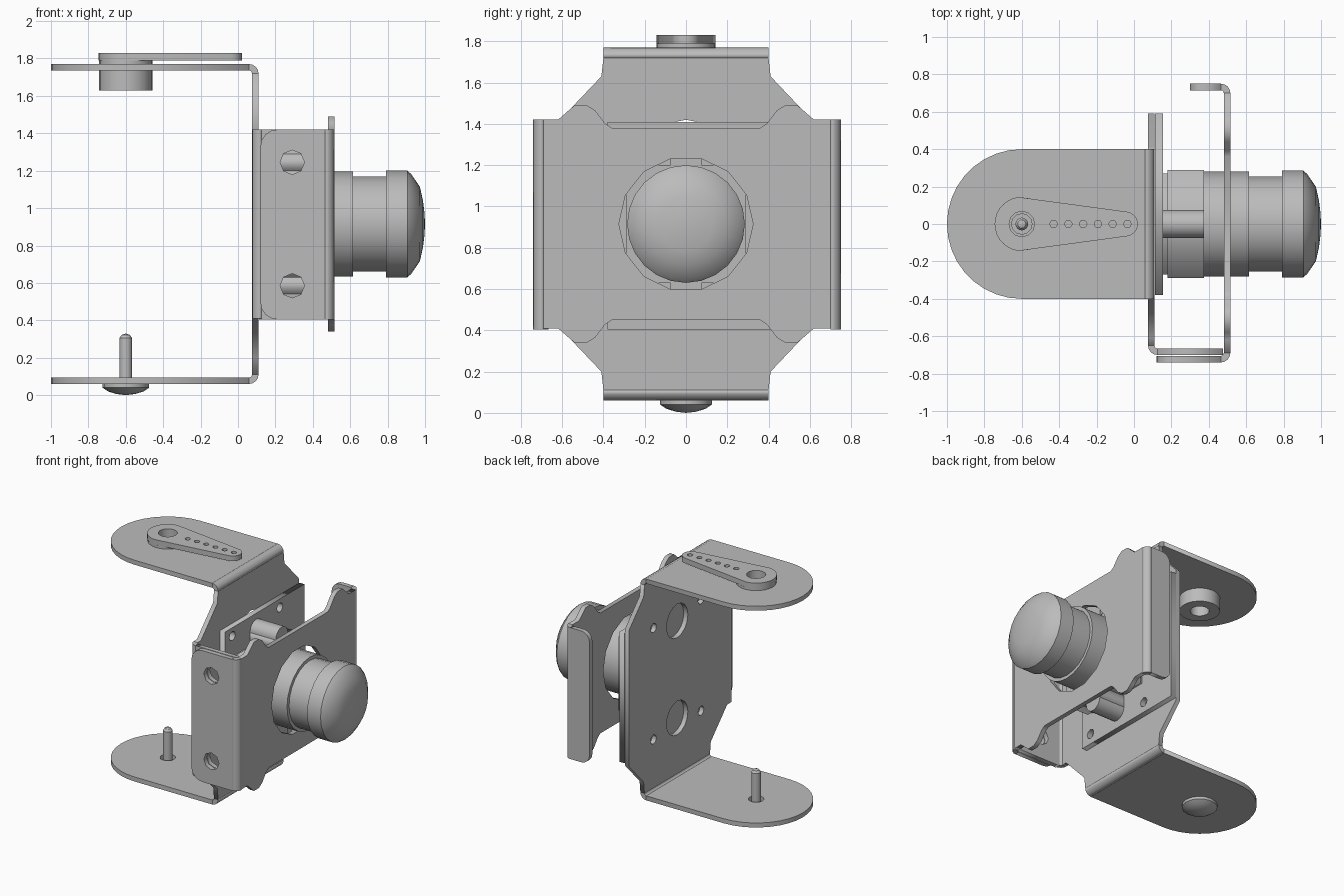
import bpy, bmesh
from math import sin, cos, pi, radians
from mathutils import Matrix

cube = bpy.data.objects.get("Cube")
if cube:
    bpy.data.objects.remove(cube, do_unlink=True)

grey = bpy.data.materials.new("light grey")
grey.use_nodes = True
grey.diffuse_color = (0.5, 0.5, 0.5, 1)
grey.node_tree.nodes["Principled BSDF"].inputs["Base Color"].default_value = (0.5, 0.5, 0.5, 1)

T = 0.035      # sheet thickness
MID = 0.915    # height of the lens axis
# Columns give where the outline's two axes and its depth point
AXES = {
    "x": Matrix(((0, 0, 1, 0), (1, 0, 0, 0), (0, 1, 0, 0), (0, 0, 0, 1))),
    "y": Matrix(((1, 0, 0, 0), (0, 0, 1, 0), (0, 1, 0, 0), (0, 0, 0, 1))),
    "z": Matrix.Identity(4),
}


def arc(a, b, r, start=0, end=360, n=12):
    """Points on an arc; a full turn leaves out the repeated end point."""
    count = n if end - start == 360 else n + 1
    angles = [radians(start + (end - start) * i / n) for i in range(count)]
    return [(a + r * cos(t), b + r * sin(t)) for t in angles]


def rect(a0, b0, a1, b1):
    return [(a0, b0), (a1, b0), (a1, b1), (a0, b1)]


def add_object(name, bm):
    bmesh.ops.remove_doubles(bm, verts=bm.verts, dist=1e-5)
    bmesh.ops.recalc_face_normals(bm, faces=bm.faces)
    mesh = bpy.data.meshes.new(name)
    bm.to_mesh(mesh)
    bm.free()
    mesh.materials.clear()
    mesh.materials.append(grey)
    obj = bpy.data.objects.new(name, mesh)
    bpy.context.collection.objects.link(obj)
    return obj


def prism(name, axis, lo, hi, outline, holes=()):
    """Extrude a flat outline with holes from lo to hi along an axis."""
    curve = bpy.data.curves.new(name, "CURVE")
    curve.dimensions = "2D"
    curve.fill_mode = "BOTH"
    curve.extrude = (hi - lo) / 2
    for loop in [outline, *holes]:
        spline = curve.splines.new("POLY")
        spline.points.add(len(loop) - 1)
        for point, (a, b) in zip(spline.points, loop):
            point.co = (a, b, 0, 1)
        spline.use_cyclic_u = True
    temp = bpy.data.objects.new(name, curve)
    mesh = bpy.data.meshes.new_from_object(temp)
    bm = bmesh.new()
    bm.from_mesh(mesh)
    bpy.data.objects.remove(temp)
    bpy.data.curves.remove(curve)
    bpy.data.meshes.remove(mesh)
    bmesh.ops.transform(bm, verts=bm.verts,
                        matrix=AXES[axis] @ Matrix.Translation((0, 0, (lo + hi) / 2)))
    return add_object(name, bm)


def bend(name, axis, lo, hi, a, b, start):
    """Quarter-round sheet bend about the point (a, b)."""
    outer = arc(a, b, 0.05, start, start + 90, 4)
    inner = arc(a, b, 0.05 - T, start, start + 90, 4)
    return prism(name, axis, lo, hi, outer + inner[::-1])


def lathe(name, profile, axis, offset, steps=24):
    """Spin (along, radius) points about an axis, with smooth shading."""
    bm = bmesh.new()
    verts = [bm.verts.new((r, 0, h)) for h, r in profile]
    edges = [bm.edges.new(pair) for pair in zip(verts, verts[1:])]
    bmesh.ops.spin(bm, geom=verts + edges, cent=(0, 0, 0), axis=(0, 0, 1),
                   angle=2 * pi, steps=steps, use_merge=True)
    bmesh.ops.transform(bm, verts=bm.verts, matrix=Matrix.Translation(offset) @ AXES[axis])
    obj = add_object(name, bm)
    bpy.ops.object.select_all(action="DESELECT")
    obj.select_set(True)
    bpy.context.view_layer.objects.active = obj
    bpy.ops.object.shade_smooth_by_angle(angle=radians(32))
    return obj


def mirrored(half):
    """Complete an upper half outline below the lens axis."""
    return half + [(a, 2 * MID - b) for a, b in reversed(half)]


# Rear bracket: upright plate with mounting and access holes
screw_holes = [arc(y, MID + dz, 0.036, n=8) for y in (-0.29, 0.29) for dz in (-0.43, 0.43)]
access_holes = [arc(0, MID + dz, 0.13, n=16) for dz in (-0.375, 0.375)]
back_half = [(-0.65, 1.42), (-0.61, 1.42), (-0.41, 1.63), (-0.4, 1.72),
             (0.4, 1.72), (0.41, 1.63), (0.59, 1.44)]
prism("rear_plate", "x", 0.11 - T, 0.11, mirrored(back_half), screw_holes + access_holes)

# Rear bracket: upper and lower rounded arms with their bends
arm = [(0.06, -0.4)] + arc(-0.6, 0, 0.4, 90, 270, 18)[::-1] + [(0.06, 0.4)]
prism("upper_arm", "z", 1.77 - T, 1.77, arm, [arc(-0.6, 0, 0.135, n=16)])
prism("lower_arm", "z", 0.06, 0.06 + T, arm, [arc(-0.6, 0, 0.055)])
bend("upper_arm_bend", "y", -0.4, 0.4, 0.06, 1.72, 0)
bend("lower_arm_bend", "y", -0.4, 0.4, 0.06, 0.11, -90)

# Rear bracket: side flange
flange_holes = [arc(0.29, z, 0.065, n=8) for z in (0.585, 1.245)]
prism("rear_flange", "y", -0.70, -0.70 + T, rect(0.125, 0.405, 0.475, 1.42), flange_holes)
bend("rear_flange_bend", "z", 0.41, 1.42, 0.125, -0.65, 180)

# Front bracket: plate with raised shoulders and a lens opening
shoulder = [(0.36, 1.38), (0.39, 1.40), (0.44, 1.465), (0.48, 1.49),
            (0.54, 1.49), (0.58, 1.455), (0.62, 1.42)]
front_half = ([(-0.69, 1.42)] + [(-y, z) for y, z in reversed(shoulder)]
              + shoulder + [(0.70, 1.42)])
prism("front_plate", "x", 0.515 - T, 0.515, mirrored(front_half), [arc(0, MID, 0.325, n=14)])

# Front bracket: long and short flanges with rounded free corners
def flange(free, r):
    return ([(0.465, 0.405)] + arc(free + r, 0.405 + r, r, 180, 270, 4)[::-1]
            + arc(free + r, 1.42 - r, r, 90, 180, 4)[::-1] + [(0.465, 1.42)])


prism("long_flange", "y", -0.74, -0.74 + T, flange(0.12, 0.09), flange_holes)
prism("short_flange", "y", 0.75 - T, 0.75, flange(0.30, 0.07))
bend("long_flange_bend", "z", 0.405, 1.42, 0.465, -0.69, -90)
bend("short_flange_bend", "z", 0.405, 1.42, 0.465, 0.70, 0)

# Circuit board and lens mount
prism("circuit_board", "x", 0.113, 0.155, rect(-0.38, 0.405, 0.59, 1.41), screw_holes)
prism("lens_mount", "x", 0.18, 0.375, rect(-0.29, MID - 0.285, 0.29, MID + 0.285))
prism("lens_mount_base", "x", 0.155, 0.18, rect(-0.27, MID - 0.27, 0.27, MID + 0.27))
for label, side in (("upper", 1), ("lower", -1)):
    z = MID + side * 0.375
    prism(label + "_mount_post", "x", 0.155, 0.375, arc(0, z, 0.075, n=16))
    low, high = sorted((MID + side * 0.28, z))
    prism(label + "_mount_web", "x", 0.155, 0.375, rect(-0.075, low, 0.075, high))

# Lens barrel with domed glass
barrel = [(0.37, 0), (0.37, 0.28), (0.615, 0.28), (0.615, 0.255), (0.79, 0.255),
          (0.79, 0.285), (0.905, 0.285), (0.925, 0.268), (0.972, 0.2),
          (0.988, 0.13), (0.997, 0.06), (1.0, 0)]
lathe("lens_barrel", barrel, "x", (0, 0, MID))

# Servo horn: tapered arm over a hollow hub
horn = arc(-0.6, 0, 0.145, 97, 263, 14) + arc(-0.045, 0, 0.066, -83, 83, 8)
horn_holes = [arc(-0.43 + 0.079 * i, 0, 0.02, n=8) for i in range(6)]
prism("horn_arm", "z", 1.79, 1.83, horn, [arc(-0.6, 0, 0.068)] + horn_holes)
prism("horn_hub", "z", 1.63, 1.79, arc(-0.6, 0, 0.142, n=24), [arc(-0.6, 0, 0.068)])

# Pivot screw: shallow domed head and round-tipped pin
screw = [(0, 0), (0.006, 0.05), (0.02, 0.095), (0.04, 0.125), (0.06, 0.125),
         (0.06, 0.034), (0.305, 0.034), (0.322, 0.022), (0.33, 0)]
lathe("pivot_screw", screw, "z", (-0.6, 0, 0), steps=16)
